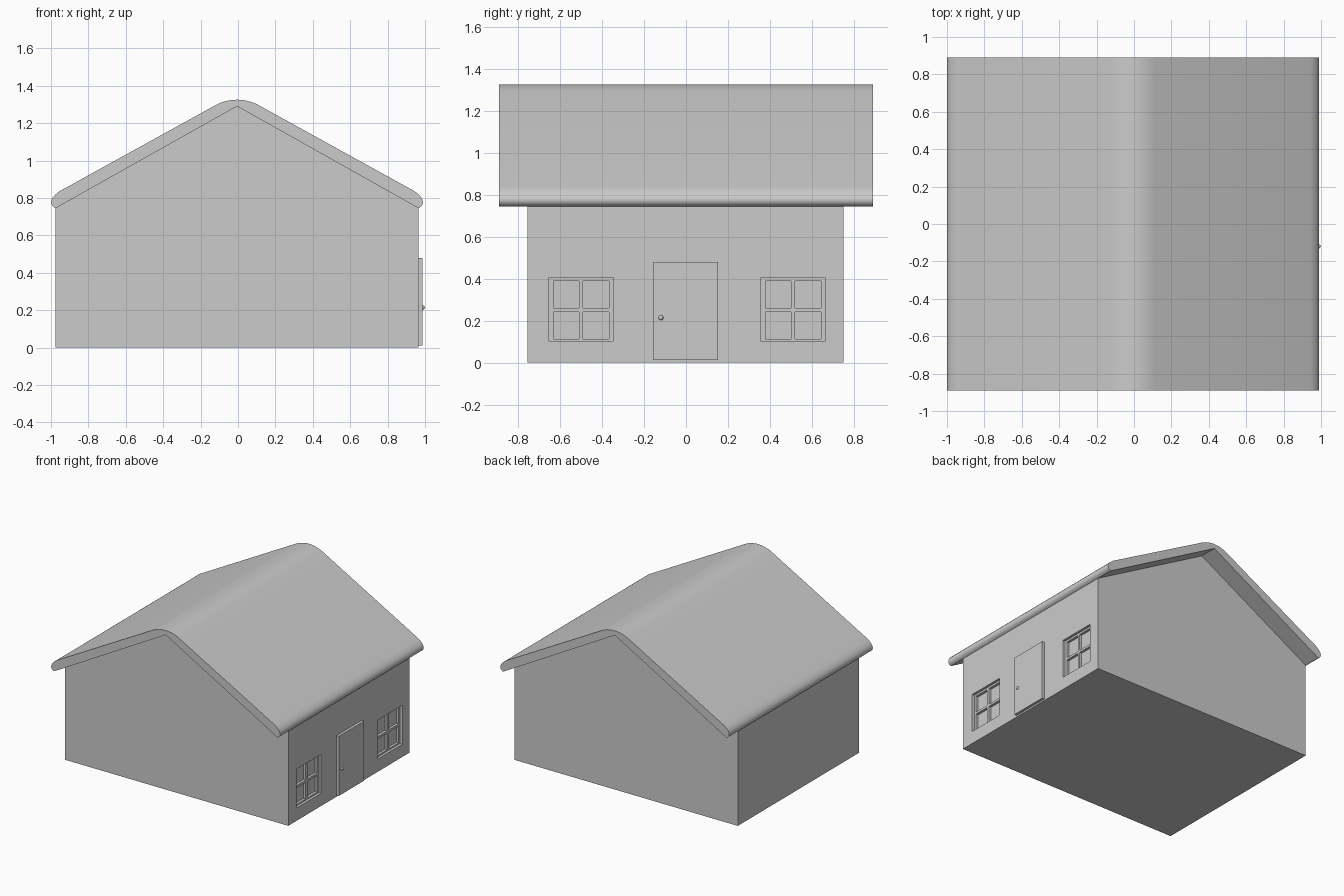
import bpy, bmesh
from mathutils import Vector, Matrix

if "Cube" in bpy.data.objects:
    bpy.data.objects.remove(bpy.data.objects["Cube"])

CX, EAVE, PEAK = -0.005, 0.745, 1.29   # ridge line x, eave height, gable height
HALF = 0.97                            # half width of the walls
WALL_X = CX + HALF                     # plane of the wall with the door


def add_object(name, bm):
    bmesh.ops.recalc_face_normals(bm, faces=bm.faces)
    mesh = bpy.data.meshes.new(name)
    bm.to_mesh(mesh)
    bm.free()
    obj = bpy.data.objects.new(name, mesh)
    bpy.context.collection.objects.link(obj)
    return obj


def prism(name, profile, y0, y1):
    """Extrude an (x, z) outline along y."""
    bm = bmesh.new()
    face = bm.faces.new([bm.verts.new((x, y0, z)) for x, z in profile])
    new = bmesh.ops.extrude_face_region(bm, geom=[face])["geom"]
    bmesh.ops.translate(bm, vec=(0, y1 - y0, 0),
                        verts=[v for v in new if isinstance(v, bmesh.types.BMVert)])
    return add_object(name, bm)


def boxes(name, bounds):
    """One object from boxes given as (x0, x1, y0, y1, z0, z1)."""
    bm = bmesh.new()
    for x0, x1, y0, y1, z0, z1 in bounds:
        m = Matrix.Translation(((x0 + x1) / 2, (y0 + y1) / 2, (z0 + z1) / 2))
        bmesh.ops.create_cube(bm, size=1, matrix=m @ Matrix.Diagonal((x1 - x0, y1 - y0, z1 - z0, 1)))
    return add_object(name, bm)


def bezier(p0, p1, p2, p3, n=12):
    p0, p1, p2, p3 = map(Vector, (p0, p1, p2, p3))
    return [p0 * (1 - t) ** 3 + p1 * 3 * t * (1 - t) ** 2 + p2 * 3 * t * t * (1 - t) + p3 * t ** 3
            for t in (i / n for i in range(n + 1))]


def smooth(obj):
    bpy.ops.object.select_all(action='DESELECT')
    bpy.context.view_layer.objects.active = obj
    obj.select_set(True)
    bpy.ops.object.shade_smooth_by_angle()


# Walls with gable ends
walls = prism("walls", [(CX - HALF, 0), (WALL_X, 0), (WALL_X, EAVE), (CX, PEAK), (CX - HALF, EAVE)],
              -0.755, 0.75)

# Windows: shallow frame recess, then four deeper panes each
recesses, panes = [], []
for yc in (-0.5, 0.51):
    recesses.append((WALL_X - 0.02, WALL_X + 0.1, yc - 0.152, yc + 0.152, 0.1, 0.405))
    for y0 in (yc - 0.132, yc + 0.01):
        for z0 in (0.112, 0.26):
            panes.append((WALL_X - 0.04, WALL_X + 0.1, y0, y0 + 0.122, z0, z0 + 0.13))
for name, bounds in (("window_recess_cutter", recesses), ("window_pane_cutter", panes)):
    cutter = boxes(name, bounds)
    cutter.hide_render = True
    cutter.hide_set(True)
    mod = walls.modifiers.new(name, 'BOOLEAN')
    mod.operation, mod.solver, mod.object = 'DIFFERENCE', 'EXACT', cutter

# Roof slab with rounded eaves and ridge
left = bezier((-HALF, EAVE), (-1.005, 0.76), (-1.005, 0.80), (-0.945, 0.838))
left += bezier((-0.115, 1.296), (-0.078, 1.316), (-0.038, 1.325), (0, 1.325), 8)
right = [(-x, z) for x, z in reversed(left[:-1])]
outline = [(CX + x, z) for x, z in [tuple(p) for p in left] + right + [(0, PEAK)]]
smooth(prism("roof", outline, -0.89, 0.89))

# Door and knob
boxes("door", [(WALL_X - 0.005, WALL_X + 0.021, -0.157, 0.152, 0.012, 0.48)])
bm = bmesh.new()
bmesh.ops.create_uvsphere(bm, u_segments=20, v_segments=12, radius=0.012,
                          matrix=Matrix.Translation((0.986, -0.12, 0.214)))
smooth(add_object("door_knob", bm))
